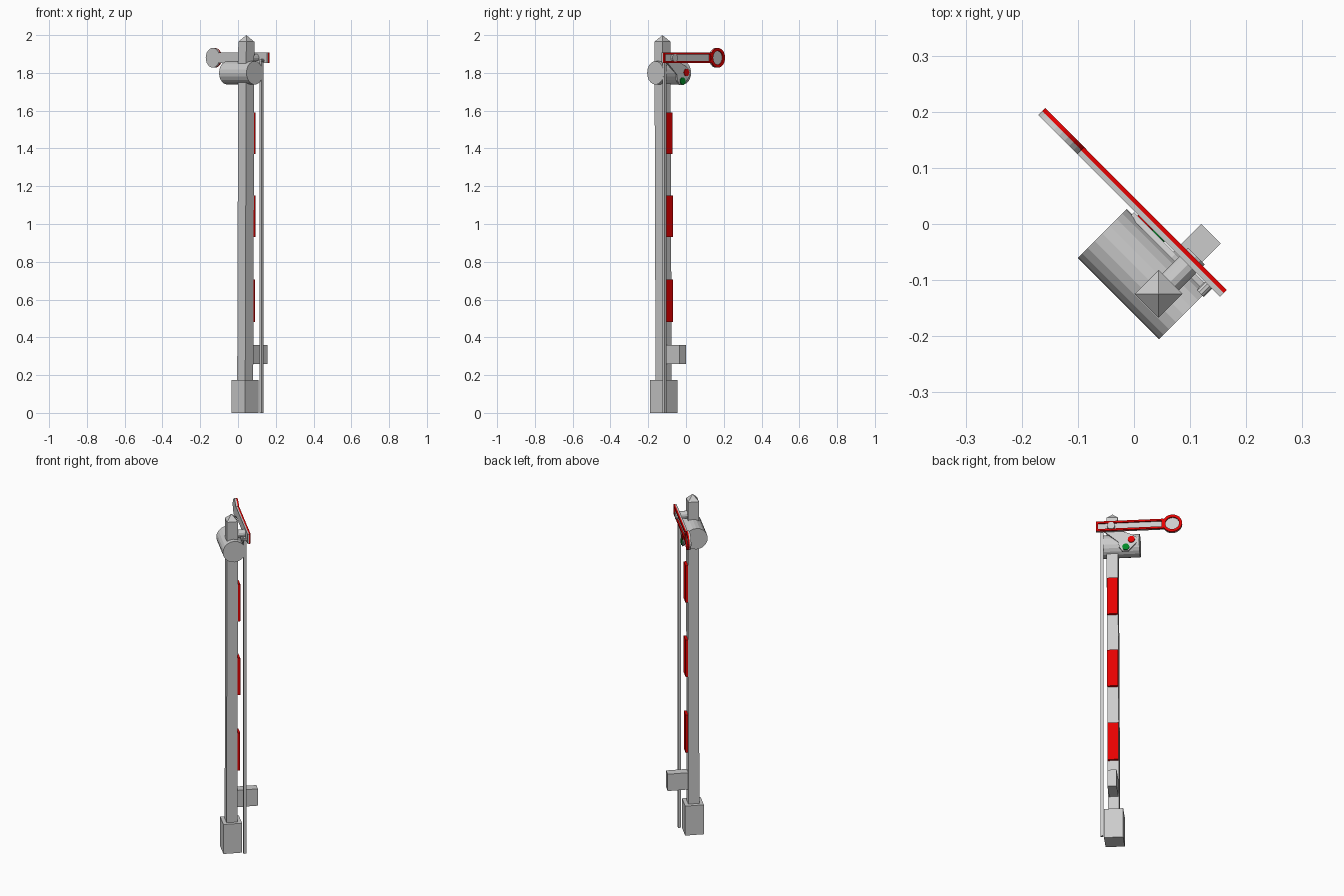
import bpy, bmesh
from math import sin, cos, pi, radians
from mathutils import Matrix

if "Cube" in bpy.data.objects:
    bpy.data.objects.remove(bpy.data.objects["Cube"])

# Built in a local frame (a = along the arm, n = facing direction, z up), then turned 45 degrees
TURN = Matrix.Rotation(radians(-45), 4, 'Z')


def material(name, rgb):
    m = bpy.data.materials.new(name)
    m.diffuse_color = (*rgb, 1)
    m.use_nodes = True
    m.node_tree.nodes["Principled BSDF"].inputs["Base Color"].default_value = m.diffuse_color
    return m


RED = material("red", (0.8, 0.0, 0.0))
GREEN = material("green", (0.0, 0.25, 0.02))


def loft(name, sections, mat=None, closed=False):
    """Bridge equal-length point loops; cap the ends, or join last to first."""
    bm = bmesh.new()
    rows = [[bm.verts.new(p) for p in s] for s in sections]
    pairs = list(zip(rows, rows[1:]))
    if closed:
        pairs.append((rows[-1], rows[0]))
    for r, s in pairs:
        for i in range(len(r)):
            j = (i + 1) % len(r)
            bm.faces.new((r[i], r[j], s[j], s[i]))
    if not closed:
        bm.faces.new(rows[0])
        bm.faces.new(rows[-1])
    bmesh.ops.remove_doubles(bm, verts=bm.verts[:], dist=1e-5)
    bmesh.ops.recalc_face_normals(bm, faces=bm.faces[:])
    me = bpy.data.meshes.new(name)
    bm.to_mesh(me)
    bm.free()
    ob = bpy.data.objects.new(name, me)
    bpy.context.collection.objects.link(ob)
    ob.matrix_world = TURN
    if mat:
        me.materials.append(mat)
    return ob


def rect(a0, a1, z0, z1):
    return [(a0, z0), (a1, z0), (a1, z1), (a0, z1)]


def circle(a, z, r, sides=20):
    return [(a + r * cos(2 * pi * i / sides), z + r * sin(2 * pi * i / sides)) for i in range(sides)]


def at(pts, n):
    return [(a, n, z) for a, z in pts]


def prism(name, pts, n0, n1, mat=None):
    return loft(name, [at(pts, n0), at(pts, n1)], mat)


def frame(name, outer, inner, n0, n1, mat):
    return loft(name, [at(outer, n0), at(outer, n1), at(inner, n1), at(inner, n0)], mat, True)


def square(a, n, z, h):
    return [(a - h, n - h, z), (a + h, n - h, z), (a + h, n + h, z), (a - h, n + h, z)]


def post_a(z):
    return 0.11 + 0.009 * z / 1.965


# Post with pyramid cap, and its base block
N = -0.057
loft("post", [square(post_a(0), N, 0, 0.03), square(post_a(1.965), N, 1.965, 0.03),
              square(post_a(2), N, 2.0, 0)])
loft("base_block", [square(0.109, N, 0, 0.051), square(0.109, N, 0.175, 0.051)])

# Red warning plates on the post face
for i, (z0, z1) in enumerate([(0.48, 0.705), (0.93, 1.15), (1.37, 1.59)]):
    c = post_a((z0 + z1) / 2)
    prism(f"red_plate_{i + 1}", rect(c - 0.029, c + 0.029, z0, z1), -0.035, -0.013, RED)

# Box low on the post
prism("post_box", rect(0.085, 0.134, 0.26, 0.36), -0.035, 0.085)

# Lamp drum, lying along the arm direction
drum = [[(a, -0.052 + p, z) for p, z in circle(0, 1.80, 0.062, 20)] for a in (-0.028, 0.177)]
loft("lamp_drum", drum)

# Signal arm: grey back plates with red rims in front
bar = rect(-0.16, 0.2, 1.852, 1.909)
prism("arm_bar", bar, 0.017, 0.026)
frame("arm_rim", bar, rect(-0.148, 0.188, 1.863, 1.898), 0.0255, 0.034, RED)
disc = circle(-0.206, 1.88, 0.052, 24)
prism("arm_disc", disc, 0.0165, 0.0265)
frame("arm_disc_rim", disc, circle(-0.206, 1.88, 0.037, 24), 0.026, 0.0345, RED)

# Pivot pin through the arm
prism("arm_pivot", circle(0.119, 1.88, 0.021, 12), -0.04, 0.038)

# Lens holder and coloured lenses
holder = [(0.165, 1.865), (0.09, 1.868), (0.015, 1.835), (-0.015, 1.815), (-0.015, 1.785),
          (0.03, 1.735), (0.06, 1.735), (0.078, 1.76), (0.082, 1.79)]
prism("lens_holder", holder, 0.004, 0.0145)
prism("red_lens", circle(0.013, 1.802, 0.019, 16), 0.0, 0.019, RED)
prism("green_lens", circle(0.042, 1.757, 0.019, 16), 0.0, 0.019, GREEN)

# Pull rod and the pin joining it to the arm
loft("pull_rod", [square(0.169, 0.007, z, 0.0075) for z in (0, 1.87)])
prism("rod_pin", circle(0.171, 1.865, 0.009, 10), -0.004, 0.024)
